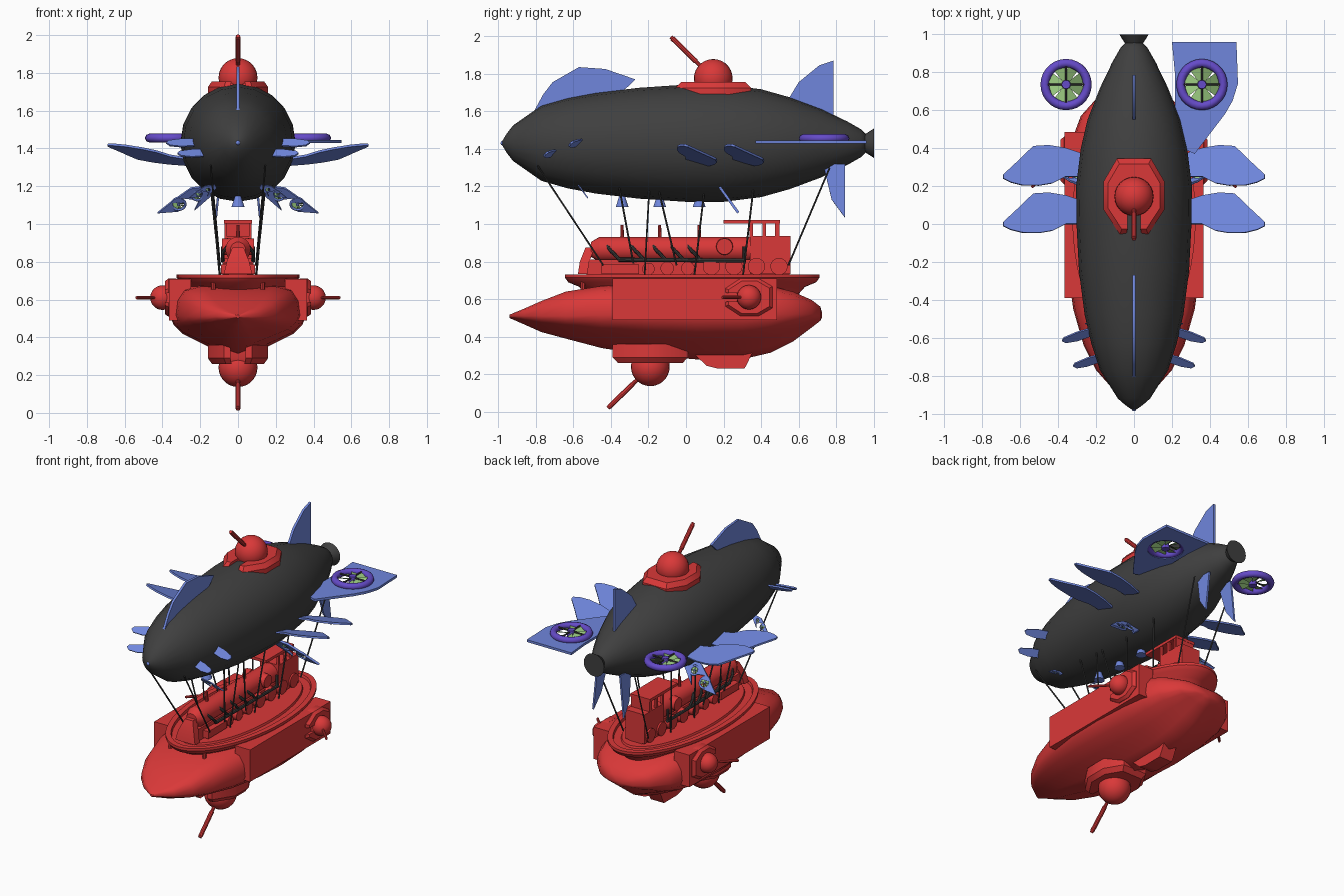
import bpy, bmesh, math
from mathutils import Vector as V, Matrix as M

if "Cube" in bpy.data.objects:
    bpy.data.objects.remove(bpy.data.objects["Cube"])


def material(name, c):
    m = bpy.data.materials.new(name)
    m.diffuse_color = (*c, 1)
    m.use_nodes = True
    m.node_tree.nodes["Principled BSDF"].inputs["Base Color"].default_value = m.diffuse_color
    return m


RED = material("red_paint", (0.70, 0.04, 0.04))
DARK = material("dark_cloth", (0.05, 0.05, 0.05))
BLUE = material("blue_fin", (0.16, 0.24, 0.72))
PURPLE = material("purple_ring", (0.13, 0.07, 0.58))
GREEN = material("green_blade", (0.30, 0.55, 0.20))


def finish(name, bm, mat, angle=35):
    bmesh.ops.recalc_face_normals(bm, faces=bm.faces)
    me = bpy.data.meshes.new(name)
    bm.to_mesh(me)
    bm.free()
    o = bpy.data.objects.new(name, me)
    bpy.context.collection.objects.link(o)
    me.materials.append(mat)
    bpy.ops.object.select_all(action='DESELECT')
    o.select_set(True)
    bpy.context.view_layer.objects.active = o
    bpy.ops.object.shade_smooth_by_angle(angle=math.radians(angle))
    return o


def loft(name, rings, mat, angle=35, closed=False):
    bm = bmesh.new()
    vs = [[bm.verts.new(p) for p in r] for r in rings]
    n = len(vs[0])
    pairs = list(zip(vs, vs[1:])) + ([(vs[-1], vs[0])] if closed else [])
    for a, b in pairs:
        for i in range(n):
            bm.faces.new((a[i], a[(i + 1) % n], b[(i + 1) % n], b[i]))
    if not closed:
        bm.faces.new(vs[0])
        bm.faces.new(vs[-1])
    return finish(name, bm, mat, angle)


def circle(r, n=20):
    return [(r * math.cos(2 * math.pi * i / n), r * math.sin(2 * math.pi * i / n)) for i in range(n)]


def cyl(name, p, q, r1, r2, mat, n=16):
    p, q = V(p), V(q)
    rot = (q - p).to_track_quat('Z', 'Y')
    return loft(name, [[c + rot @ V((x, y, 0)) for x, y in circle(r, n)] for c, r in ((p, r1), (q, r2))], mat)


def box(name, lo, hi, mat):
    return loft(name, [[(lo[0], lo[1], z), (hi[0], lo[1], z), (hi[0], hi[1], z), (lo[0], hi[1], z)]
                       for z in (lo[2], hi[2])], mat)


def ball(name, c, r, mat):
    bm = bmesh.new()
    bmesh.ops.create_uvsphere(bm, u_segments=24, v_segments=14, radius=r, matrix=M.Translation(c))
    return finish(name, bm, mat)


def plate(name, pts, place, mat, thick=0.014, holes=()):
    """Flat outline with round holes, mapped into space by place(a, b)."""
    bm = bmesh.new()
    loops = [pts] + [[(cx + x, cy + y) for x, y in circle(r, 20)] for cx, cy, r in holes]
    edges = []
    for lp in loops:
        v = [bm.verts.new((a, b, 0)) for a, b in lp]
        edges += [bm.edges.new((v[i], v[(i + 1) % len(v)])) for i in range(len(v))]
    bmesh.ops.triangle_fill(bm, use_beauty=True, edges=edges)
    o, a, b = (V(place(*p)) for p in ((0, 0), (.1, 0), (0, .1)))
    off = (a - o).cross(b - o).normalized() * thick
    for v in bm.verts:
        v.co = V(place(v.co.x, v.co.y)) - off / 2
    new = bmesh.ops.extrude_face_region(bm, geom=bm.faces[:], use_keep_orig=True)["geom"]
    bmesh.ops.translate(bm, vec=off, verts=[g for g in new if isinstance(g, bmesh.types.BMVert)])
    return finish(name, bm, mat)


def propeller(name, mw, R, tube, ring_mat):
    """Ducted fan: ring, hub, struts and twisted blades; axis is local z."""
    rings = []
    for i in range(28):
        rot = M.Rotation(2 * math.pi * i / 28, 4, 'Z')
        rings.append([mw @ rot @ V((R + a, 0, b)) for a, b in circle(tube, 8)])
    loft(name + "_ring", rings, ring_mat, 60, closed=True)
    cyl(name + "_hub", mw @ V((0, 0, -tube)), mw @ V((0, 0, tube)), R * 0.24, R * 0.2, ring_mat, 12)
    bm = bmesh.new()
    for k in range(8):
        rot = mw @ M.Rotation(math.pi * (k + 0.5) / 4, 4, 'Z')
        t = tube * 0.4
        bm.faces.new([bm.verts.new(rot @ V(p)) for p in (
            (R * .2, -R * .1, -t), (R * .85, -R * .27, -t), (R * .85, R * .27, t), (R * .2, R * .1, t))])
    finish(name + "_blades", bm, GREEN)
    for k in range(4):
        d = M.Rotation(math.pi * k / 2, 4, 'Z') @ V((R, 0, 0))
        up = V((0, 0, tube * 0.5))
        cyl(name + "_strut", mw @ up, mw @ (d + up), R * .05, R * .05, DARK, 6)


def turret(name, mw, s):
    """Octagonal notched base, ball and gun barrel; local z points outward."""
    half = [(.04, -.10), (.04, -.2), (.075, -.2), (.16, -.07), (.16, .08), (.09, .2)]
    out = half + [(-x, y) for x, y in reversed(half)]
    loft(name + "_base", [[mw @ V((x * k * s, y * k * s, z * s)) for x, y in out]
                          for k, z in ((1, -.12), (1, -.05), (.86, -.02))], RED)
    ball(name + "_ball", mw @ V((0, 0, 0)), .103 * s, RED)
    d = V((0, -.715, .7)) * s
    cyl(name + "_barrel", mw @ (d * .08), mw @ (d * .315), .011 * s, .011 * s, RED, 10)
    cyl(name + "_muzzle", mw @ (d * .13), mw @ (d * .305), .014 * s, .014 * s, RED, 10)


# Gas envelope: y, half width, half height
ZC = 1.43
env = [(-.98, .008, .008), (-.955, .045, .05), (-.92, .085, .095), (-.77, .18, .20), (-.63, .225, .24),
       (-.48, .26, .268), (-.25, .29, .295), (0, .303, .312), (.2, .305, .312), (.4, .28, .287),
       (.55, .245, .245), (.72, .178, .182), (.86, .11, .115), (.93, .07, .075), (.965, .035, .04)]
loft("gas_envelope", [[(a * w, y, ZC + b * h) for a, b in circle(1, 20)] for y, w, h in env], DARK, 60)
cyl("envelope_tail_cap", (0, .94, ZC), (0, 1.0, ZC), .04, .078, DARK, 20)
ball("nose_cap", (0, -.975, ZC), .012, BLUE)

# Vertical fins
plate("front_dorsal_fin", [(-.82, 1.58), (-.76, 1.69), (-.71, 1.755), (-.57, 1.835), (-.43, 1.825), (-.27, 1.77),
      (-.31, 1.73), (-.4, 1.66)], lambda a, b: (0, a, b), BLUE, .016)
plate("tail_top_fin", [(.53, 1.64), (.6, 1.755), (.71, 1.845), (.785, 1.87), (.785, 1.54)],
      lambda a, b: (0, a, b), BLUE, .016)
# Right tailplane with a fan opening
plate("tailplane", [(.215, .8), (.2, .96), (.54, .96), (.548, .74), (.52, .65), (.48, .58), (.32, .37), (.25, .4), (.215, .6)],
      lambda a, b: (a, b, 1.437), BLUE, .016, [(.358, .735, .115)])

panel = [(.12, 1.17), (.14, 1.205), (.25, 1.19), (.35, 1.12), (.425, 1.06), (.31, 1.05), (.23, 1.075)]
for s in (1, -1):
    plate("tail_lower_fin", [(.73, 1.32), (.775, 1.13), (.845, 1.035), (.845, 1.32)],
          lambda a, b: (s * (.09 + .1 * (1.3 - b)), a, b), BLUE, .012)
    propeller("tail_fan", M.Translation((s * .358, .735, 1.455)), .112, .023, PURPLE)
    # Leaf shaped side wings
    for dy in (0, .25):
        plate("side_wing", [(.27, .0), (.27, .12), (.36, .15), (.45, .165), (.53, .16), (.575, .12), (.62, .075), (.69, .01),
                            (.69, -.01), (.65, -.03), (.59, -.045), (.5, -.047), (.43, -.035), (.36, .0)],
              lambda a, b: (s * a, b + dy, 1.335 + .17 * (a - .3) - .28 * (b - .06)), BLUE, .012)
    # Small front whisker fins
    for x, y, z, k in ((.2, -.58, 1.415, 1), (.15, -.715, 1.36, .95)):
        plate("whisker_fin", [(0, 0), (0, .04), (.1, .01), (.17, -.02), (.18, -.035), (.16, -.045), (.1, -.035)],
              lambda a, b: (s * (x + a * k), y + b * k, z + .9 * (b + a * .28) * k), BLUE, .01)
    # Slanted panels with paired fans, a large one amidships and a small one ahead
    for nm, k, ox, oy, oz in (("rear", 1, 0, .17, 0), ("front", .48, .055, -.575, .63)):
        place = lambda a, b: V((s * (a * k + ox), oy + .72 * k * (1.21 - b), b * k + oz))
        fans = [(.315, 1.105, .036), (.215, 1.15, .029)]
        plate(nm + "_fan_panel", panel, place, BLUE, .014 * k, fans)
        q = V((0, 1, .72)).to_track_quat('Z', 'Y').to_matrix().to_4x4()
        for a, b, r in fans:
            propeller(nm + "_panel_fan", M.Translation(place(a, b)) @ q, r * k, .007 * k, BLUE)

# Gun turrets: top, bottom and both sides
turret("top_turret", M.Translation((0, .145, 1.775)), 1)
turret("bottom_turret", M.Translation((0, -.19, .24)) @ M.Diagonal((1, 1, -1, 1)), 1)
for s in (1, -1):
    axes = M(((0, 0, s, s * .4), (0, 1, 0, .335), (1, 0, 0, .61), (0, 0, 0, 1)))
    turret("side_turret", axes, .63)
    box("side_sponson", (min(s * .25, s * .365), -.39, .49), (max(s * .25, s * .365), .485, .71), RED)

# Hull: y, half width, top, middle, bottom
half = [(0, 1), (.28, .82), (.58, .6), (.82, .42), (.95, .22), (1, 0), (.97, -.5), (.86, -.85), (.6, -1)]
sec = half + [(-x, f) for x, f in reversed(half[1:])]
hull = [(-.94, .01, .517, .51, .50), (-.86, .12, .55, .51, .465), (-.77, .2, .59, .51, .425),
        (-.64, .265, .64, .51, .39), (-.45, .32, .67, .515, .34), (-.2, .355, .68, .52, .30), (.05, .36, .68, .52, .28),
        (.3, .345, .68, .52, .28), (.45, .325, .67, .52, .315), (.57, .28, .64, .52, .375),
        (.67, .19, .595, .52, .45), (.715, .1, .56, .515, .485), (.725, .03, .525, .515, .505)]
loft("hull", [[(w * x, y, m - (m - b) * f if f > 0 else m - (t - m) * f) for x, f in sec]
              for y, w, t, m, b in hull], RED, 50)
loft("keel_block", [[(x, y, z) for x, y in ((-.05, a), (.05, a), (.05, b), (-.05, b))]
                    for z, a, b in ((.33, .02, .36), (.245, .11, .32), (.23, .17, .31))], RED)

# Flared deck with a raised rim
oval = circle(1, 48)
loft("deck", [[(x * w, .033 + y * l, z) for x, y in oval] for w, l, z in (
    (.25, .56, .62), (.275, .6, .665), (.305, .66, .69), (.325, .678, .715), (.325, .678, .732),
    (.29, .64, .732), (.285, .635, .715), (.24, .58, .715), (.235, .575, .728), (.2, .54, .728))], RED)
for s in (1, -1):
    for y in (-.55, -.47):
        cyl("deck_post", (s * .13, y, .63), (s * .13, y, .69), .012, .012, RED, 8)

# Locomotive: boiler, cowcatcher, frame and cab
cyl("boiler", (0, -.46, .865), (0, .36, .865), .067, .067, RED, 20)
cyl("smokebox_door", (0, -.505, .865), (0, -.46, .865), .04, .067, RED, 20)
loft("cowcatcher", [[(-w, y, z), (w, y, z), (w, y + .05, z), (-w, y + .05, z)]
                    for w, y, z in ((.075, -.575, .735), (.06, -.565, .8), (.03, -.535, .875))], RED)
box("locomotive_frame", (-.05, -.53, .72), (.05, .55, .81), RED)
box("cab_body", (-.072, .34, .735), (.072, .555, .935), RED)
box("cab_roof", (-.075, .2, 1.003), (.075, .5, 1.022), RED)
box("cab_back", (-.07, .485, .93), (.07, .498, 1.005), RED)
for s in (1, -1):
    for y in (.345, .415, .48):
        box("cab_post", (s * .064 - .007, y - .007, .93), (s * .064 + .007, y + .012, 1.005), RED)
    box("steam_cylinder", (s * .065 - .025, -.45, .735), (s * .065 + .025, -.25, .785), RED)
    cyl("boiler_hatch", (s * .04, .205, .88), (s * .085, .205, .88), .047, .043, RED, 16)
    for y, r in ((-.2, .033), (-.1, .036), (.01, .036), (.135, .046), (.255, .046), (.375, .046), (.495, .046)):
        cyl("wheel", (s * .05, y, .728 + r), (s * .083, y, .728 + r), r, r, RED, 18)
    # Dark exhaust pipes
    cyl("exhaust_pipe", (s * .08, -.36, .81), (s * .08, .32, .805), .011, .011, DARK, 8)
    cyl("exhaust_end", (s * .08, .31, .80), (s * .08, .31, .88), .009, .009, DARK, 8)
    for y in (-.42, -.29, -.175, -.08, .01):
        cyl("exhaust_branch_top", (s * .055, y, .885), (s * .08, y + .025, .85), .009, .009, DARK, 8)
        cyl("exhaust_branch", (s * .08, y + .025, .855), (s * .08, y + .065, .81), .009, .009, DARK, 8)
# Chimneys and smoke funnels above them
for y in (-.34, -.14, .07):
    cyl("chimney", (0, y, .92), (0, y, .995), .011, .008, RED, 10)
    cyl("smoke_funnel", (0, y, 1.09), (0, y, 1.16), .035, .012, BLUE, 14)

# Suspension ropes
for s in (1, -1):
    for ya, yb, za, zb in ((-.79, -.44, 1.31, .78), (-.36, -.28, 1.22, .79), (-.195, -.22, 1.2, .73), (-.15, -.05, 1.2, .78),
                           (.1, .045, 1.2, .73), (.365, .3, 1.24, .7), (.765, .545, 1.3, .78)):
        cyl("rope", (s * .145, ya, za), (s * .095, yb, zb), .005, .005, DARK, 6)
